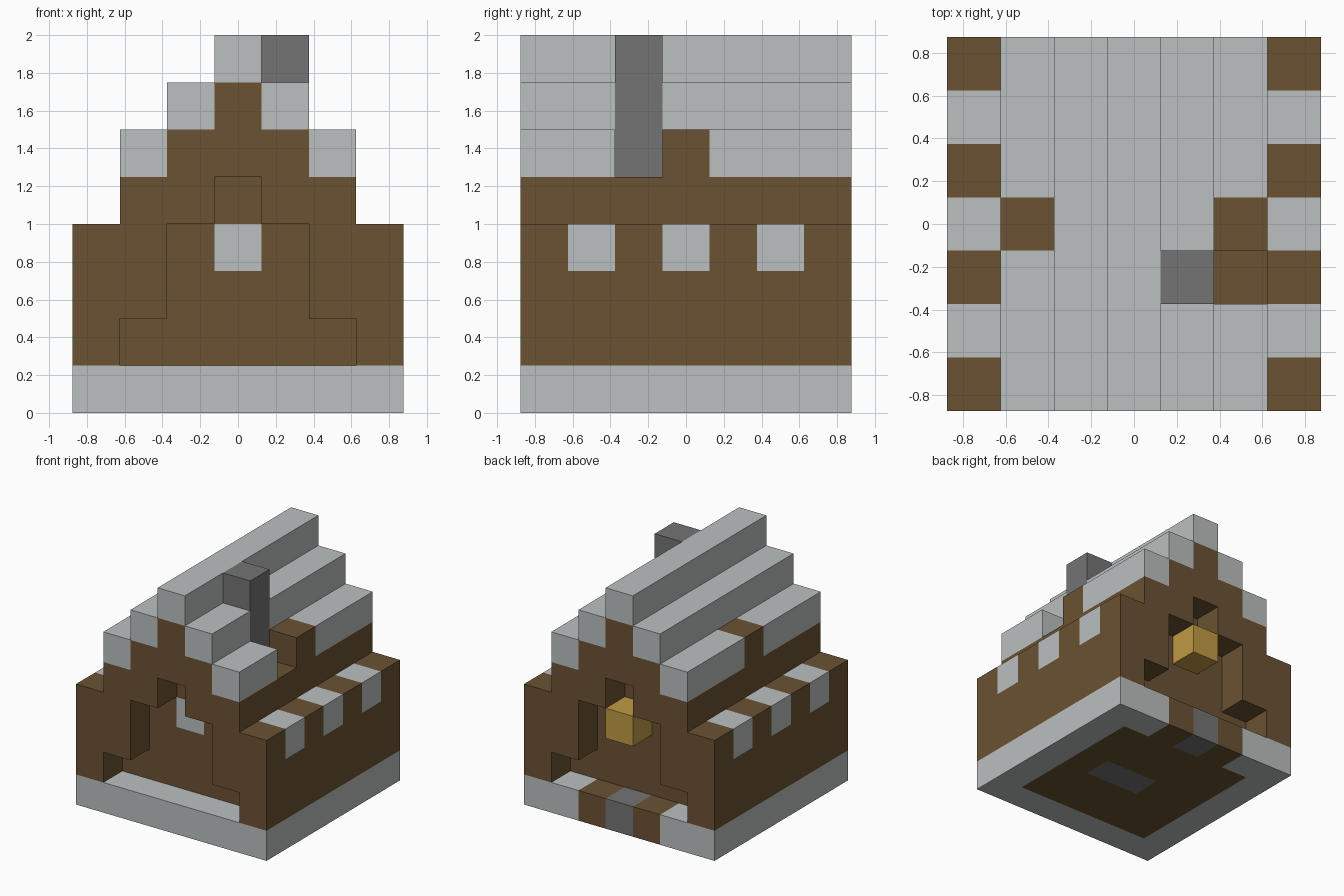
import bpy
import bmesh
from mathutils import Vector

U = 0.25  # size of one building block

old = bpy.data.objects.get("Cube")
if old:
    bpy.data.objects.remove(old, do_unlink=True)


def material(name, rgb):
    m = bpy.data.materials.new(name)
    m.use_nodes = True
    m.diffuse_color = (*rgb, 1)
    m.node_tree.nodes["Principled BSDF"].inputs["Base Color"].default_value = (*rgb, 1)
    return m


STONE = material("light_stone", (0.50, 0.525, 0.525))
WOOD = material("brown_wood", (0.147, 0.084, 0.033))
DARK = material("dark_stone", (0.174, 0.174, 0.174))
GOLD = material("gold", (0.527, 0.323, 0.058))


def finish(name, bm, mat):
    bmesh.ops.recalc_face_normals(bm, faces=bm.faces)
    mesh = bpy.data.meshes.new(name)
    bm.to_mesh(mesh)
    bm.free()
    mesh.materials.append(mat)
    obj = bpy.data.objects.new(name, mesh)
    bpy.context.collection.objects.link(obj)
    return obj


def box(name, mat, xs, ys, zs):
    """Box between (low, high) limits given in blocks."""
    bm = bmesh.new()
    bmesh.ops.create_cube(bm, size=1)
    for v in bm.verts:
        v.co = Vector([U * (lo + hi + 2 * c * (hi - lo)) / 2
                       for c, (lo, hi) in zip(v.co, (xs, ys, zs))])
    return finish(name, bm, mat)


def extrude_profile(name, mat, half, ys):
    """Mirror half an x-z outline and extrude it along y."""
    outline = half + [(-x, z) for x, z in reversed(half)]
    bm = bmesh.new()
    face = bm.faces.new([bm.verts.new((x * U, ys[0] * U, z * U)) for x, z in outline])
    ext = bmesh.ops.extrude_face_region(bm, geom=[face])
    moved = [g for g in ext["geom"] if isinstance(g, bmesh.types.BMVert)]
    bmesh.ops.translate(bm, verts=moved, vec=(0, (ys[1] - ys[0]) * U, 0))
    return finish(name, bm, mat)


def span(centre):
    return (centre - 0.5, centre + 0.5)


def sided(side, lo, hi):
    return (lo, hi) if side > 0 else (-hi, -lo)


FULL = (-3.5, 3.5)
GROUND = (0, 1)
SIDES = (("left", 1), ("right", -1))

# Stone foundation
box("foundation_front", STONE, FULL, (-3.5, -2.5), GROUND)
for label, s in SIDES:
    box(f"{label}_foundation", STONE, sided(s, 2.5, 3.5), (-2.5, 3.5), GROUND)
    box(f"{label}_foundation_back", STONE, sided(s, 1.5, 2.5), (2.5, 3.5), GROUND)
    box(f"{label}_doorstep_board", WOOD, sided(s, 0.5, 1.5), (2.5, 3.5), GROUND)
box("doorstep", DARK, span(0), span(3), GROUND)

# Wooden floor around the hearth
box("floor_front", WOOD, (-2.5, 2.5), (-2.5, -0.5), GROUND)
box("floor_back", WOOD, (-2.5, 2.5), (0.5, 2.5), GROUND)
box("floor_right", WOOD, (-2.5, -0.5), span(0), GROUND)
box("floor_left", WOOD, (1.5, 2.5), span(0), GROUND)
box("hearth", DARK, (-0.5, 1.5), span(0), GROUND)

# Side walls with alternating posts and windows
for label, s in SIDES:
    xs = sided(s, 2.5, 3.5)
    box(f"{label}_wall", WOOD, xs, FULL, (1, 3))
    for y in range(-3, 4):
        part, mat = ("post", WOOD) if y % 2 else ("window", STONE)
        box(f"{label}_{part}_{y + 4}", mat, xs, span(y), (3, 4))

# Main room, and stepped gables with an arched opening at each end
box("main_room", WOOD, (-2.5, 2.5), (-2.5, 2.5), (1, 5))
gable = [(0.5, 5), (0.5, 4), (1.5, 4), (1.5, 2), (2.5, 2),
         (2.5, 5), (1.5, 5), (1.5, 6), (0.5, 6), (0.5, 7)]
extrude_profile("front_gable", WOOD, gable, (-3.5, -2.5))
extrude_profile("back_gable", WOOD, gable, (2.5, 3.5))

# Front window pane and rear lamp
box("front_window", STONE, span(0), (-2.51, -2.49), (3, 4))
box("lamp", GOLD, span(0), span(3), (3, 4))

# Stepped roof, broken by the chimney on the left slope
box("roof_ridge", STONE, span(0), FULL, (7, 8))
box("right_upper_roof", STONE, span(-1), FULL, (6, 7))
box("left_upper_roof_front", STONE, span(1), (-3.5, -1.5), (6, 7))
box("left_upper_roof_back", STONE, span(1), (-0.5, 3.5), (6, 7))
for label, s in SIDES:
    front_end = -1.5 if s > 0 else -0.5
    box(f"{label}_lower_roof_front", STONE, span(2 * s), (-3.5, front_end), (5, 6))
    box(f"{label}_lower_roof_back", STONE, span(2 * s), (0.5, 3.5), (5, 6))
    box(f"{label}_roof_beam", WOOD, span(2 * s), span(0), (5, 6))

# Chimney
box("chimney", DARK, span(1), span(-1), (5, 8))
